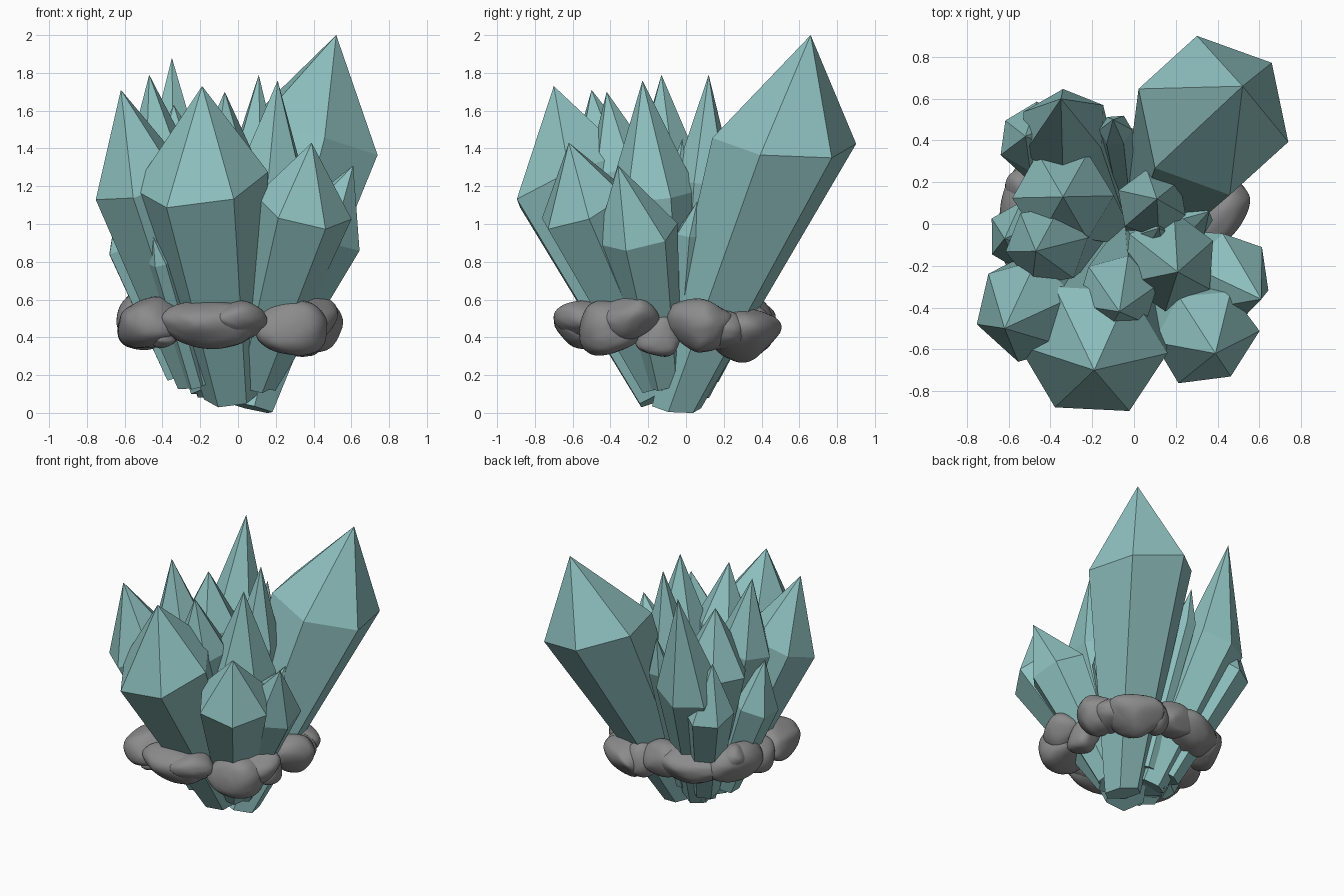
import bpy, bmesh, math, random
from mathutils import Vector, Matrix

if "Cube" in bpy.data.objects:
    bpy.data.objects.remove(bpy.data.objects["Cube"])

random.seed(4)


def material(name, color):
    m = bpy.data.materials.new(name)
    m.diffuse_color = color
    m.use_nodes = True
    m.node_tree.nodes["Principled BSDF"].inputs["Base Color"].default_value = m.diffuse_color
    return m


teal = material("teal_crystal", (0.27, 0.53, 0.52, 1))
stone = material("dark_stone", (0.26, 0.26, 0.26, 1))


def finish(name, bm, mat):
    bmesh.ops.recalc_face_normals(bm, faces=bm.faces)
    me = bpy.data.meshes.new(name)
    bm.to_mesh(me)
    bm.free()
    ob = bpy.data.objects.new(name, me)
    bpy.context.collection.objects.link(ob)
    me.materials.append(mat)
    return ob


def crystal(name, base, shoulder, tip, r, phase=0, rb=0.46, sides=6, jitter=0.04, normal=None):
    """Six-sided shaft that widens from base to shoulder, then closes in a point."""
    base, shoulder, tip = Vector(base), Vector(shoulder), Vector(tip)
    w = Vector(normal).normalized() if normal else (shoulder - base).normalized()
    u = Vector((1, 0, 0))
    u = (u - w * u.dot(w)).normalized()
    v = w.cross(u)
    bm = bmesh.new()
    low, high = [], []
    for i in range(sides):
        a = math.radians(phase) + math.tau * i / sides
        d = u * math.cos(a) + v * math.sin(a)
        low.append(bm.verts.new(base + d * r * rb))
        high.append(bm.verts.new(shoulder + d * r * (1 + random.uniform(-jitter, jitter))))
    top = bm.verts.new(tip)
    bm.faces.new(low[::-1])
    for i in range(sides):
        j = (i + 1) % sides
        bm.faces.new((low[i], low[j], high[j], high[i]))
        bm.faces.new((high[i], high[j], top))
    return finish(name, bm, teal)


# Main crystals
crystal("crystal_back_large", (.06, -.05, .03), (.38, .52, 1.44), (.52, .66, 2.0), .39, -18, .34,
        jitter=.01, normal=(.24, .09, 1))
crystal("crystal_front_large", (-.03, -.12, .09), (-.20, -.60, 1.23), (-.19, -.70, 1.73), .36, 0, .42, jitter=.01)
crystal("crystal_front_left", (-.20, -.12, .17), (-.51, -.41, 1.22), (-.62, -.50, 1.71), .26, 20, .5)
crystal("crystal_left", (-.20, -.04, .16), (-.42, -.10, 1.27), (-.47, -.13, 1.79), .20, 10, .55)
crystal("crystal_back_left", (-.12, .02, .12), (-.34, .45, 1.15), (-.35, .60, 1.88), .22, 30, .5)
crystal("crystal_centre_back", (.03, 0, .1), (.09, .10, 1.22), (.11, .12, 1.79), .17, 40)
crystal("crystal_centre_left", (-.14, 0, .12), (-.34, .13, 1.20), (-.34, .13, 1.63), .24, 0)
crystal("crystal_centre_front", (-.03, -.1, .12), (-.08, -.34, 1.28), (-.07, -.42, 1.70), .20, 15)
crystal("crystal_centre_right", (.05, -.06, .1), (.17, -.18, 1.15), (.21, -.23, 1.76), .24, 25)
crystal("crystal_front_right", (.07, -.14, .16), (.34, -.54, 1.09), (.39, -.62, 1.43), .26, 0)
crystal("crystal_right", (.11, -.12, .16), (.46, -.26, .95), (.61, -.36, 1.31), .22, 40)

# Short and thin crystals filling the left and back
crystal("crystal_left_short", (-.29, -.06, .2), (-.54, -.06, .89), (-.62, -.07, 1.23), .17, 30, .6)
crystal("crystal_back_left_short", (-.22, .08, .2), (-.48, .42, 1.0), (-.52, .42, 1.36), .18, 25, .55)
crystal("crystal_back_thin", (-.04, .1, .2), (-.09, .45, 1.22), (-.10, .50, 1.48), .08, 0, .6)
crystal("crystal_front_sliver", (-.22, -.2, .15), (-.41, -.50, .8), (-.45, -.56, .93), .06, 0, .9)
crystal("crystal_right_sliver", (.08, -.05, .12), (.3, .02, .95), (.36, .06, 1.12), .08, 0, .7)
crystal("crystal_inner_sliver", (.02, -.1, .2), (.1, -.05, 1.2), (.12, -.02, 1.45), .08, 0, .7)


def rock(name, centre, size, turn):
    """Boulder: points on a sphere flattened against random planes, hulled and rounded."""
    planes = [Vector([random.gauss(0, 1) for _ in range(3)]).normalized() for _ in range(6)]
    bm = bmesh.new()
    for i in range(34):
        z = 1 - 2 * (i + .5) / 34
        a = i * 2.39996 + random.uniform(-.3, .3)
        s = math.sqrt(1 - z * z)
        p = Vector((s * math.cos(a), s * math.sin(a), z)) * random.uniform(1.1, 1.35)
        for n in planes:
            p -= n * max(0, p.dot(n) - .88)
        bm.verts.new(p)
    res = bmesh.ops.convex_hull(bm, input=bm.verts)
    bmesh.ops.delete(bm, geom=[v for v in bm.verts if not v.link_faces], context='VERTS')
    m = Matrix.Translation(centre) @ Matrix.Rotation(math.radians(turn), 4, 'Z') @ Matrix.Diagonal((*size, 1))
    bmesh.ops.transform(bm, matrix=m, verts=bm.verts)
    for f in bm.faces:
        f.smooth = True
    ob = finish(name, bm, stone)
    sub = ob.modifiers.new("rounding", 'SUBSURF')
    sub.levels = sub.render_levels = 2


# Ring of rocks: x, y, z, half length, half depth, half height, turn
rocks = [
    (-.14, -.53, .48, .25, .16, .13, 3), (-.47, -.39, .47, .20, .17, .14, -50),
    (-.40, -.50, .41, .08, .07, .06, 0), (-.02, -.54, .48, .15, .14, .11, 10),
    (.28, -.42, .45, .22, .16, .14, 30), (.38, -.30, .50, .16, .13, .12, 60),
    (.35, -.14, .40, .10, .12, .11, 0), (.40, .07, .47, .20, .14, .13, 80),
    (.36, .16, .44, .14, .13, .12, 40), (.26, .31, .43, .19, .16, .15, -40),
    (.12, .34, .44, .12, .11, .12, 0), (-.06, .34, .48, .17, .13, .13, 10),
    (-.27, .30, .47, .22, .15, .14, 25), (-.50, .12, .49, .20, .13, .13, 75),
    (-.49, -.12, .45, .18, .14, .13, 95), (-.51, .16, .56, .10, .10, .08, 0),
]
for i, (x, y, z, a, b, c, t) in enumerate(rocks):
    rock(f"rock_{i + 1}", (x, y, z), (a, b, c), t)
